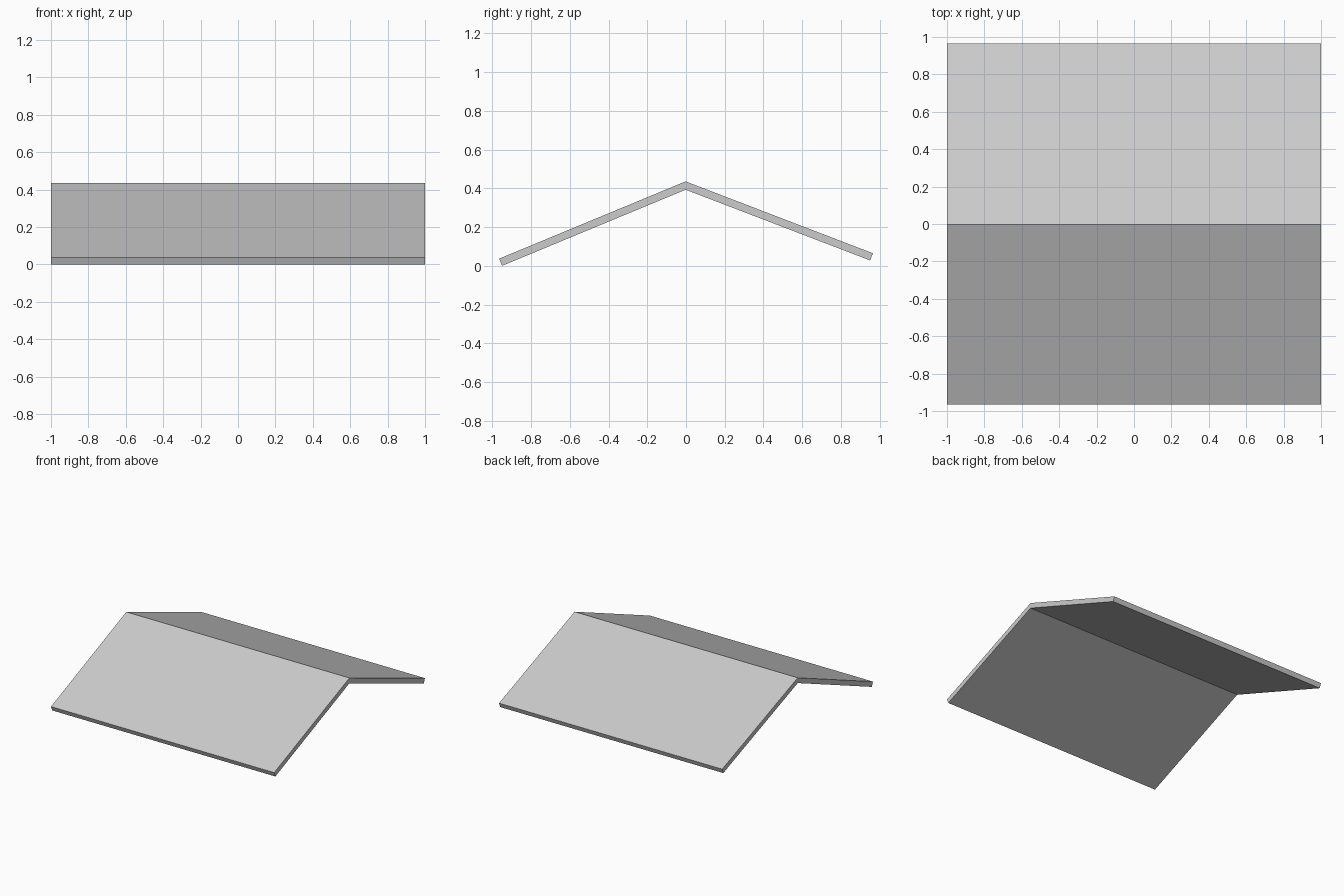
import bpy, bmesh

if "Cube" in bpy.data.objects:
    bpy.data.objects.remove(bpy.data.objects["Cube"])

# Roof cross-section in (y, z): outer and inner points from front eave over ridge to back eave
outer = [(-0.965, 0.037), (-0.002, 0.436), (0.965, 0.065)]
inner = [(-0.95, 0.0), (-0.002, 0.393), (0.951, 0.028)]

bm = bmesh.new()
top = [bm.verts.new((-1, y, z)) for y, z in outer]
low = [bm.verts.new((-1, y, z)) for y, z in inner]

# One end quad per slope, mitred at the ridge
faces = [bm.faces.new((top[i], top[i + 1], low[i + 1], low[i])) for i in range(2)]

# Extrude along the ridge, keeping the first end as a cap
ext = bmesh.ops.extrude_face_region(bm, geom=faces, use_keep_orig=True)
verts = [g for g in ext["geom"] if isinstance(g, bmesh.types.BMVert)]
bmesh.ops.translate(bm, vec=(2, 0, 0), verts=verts)
bmesh.ops.recalc_face_normals(bm, faces=bm.faces[:])

mesh = bpy.data.meshes.new("gable_roof")
bm.to_mesh(mesh)
bm.free()
bpy.context.collection.objects.link(bpy.data.objects.new("gable_roof", mesh))
